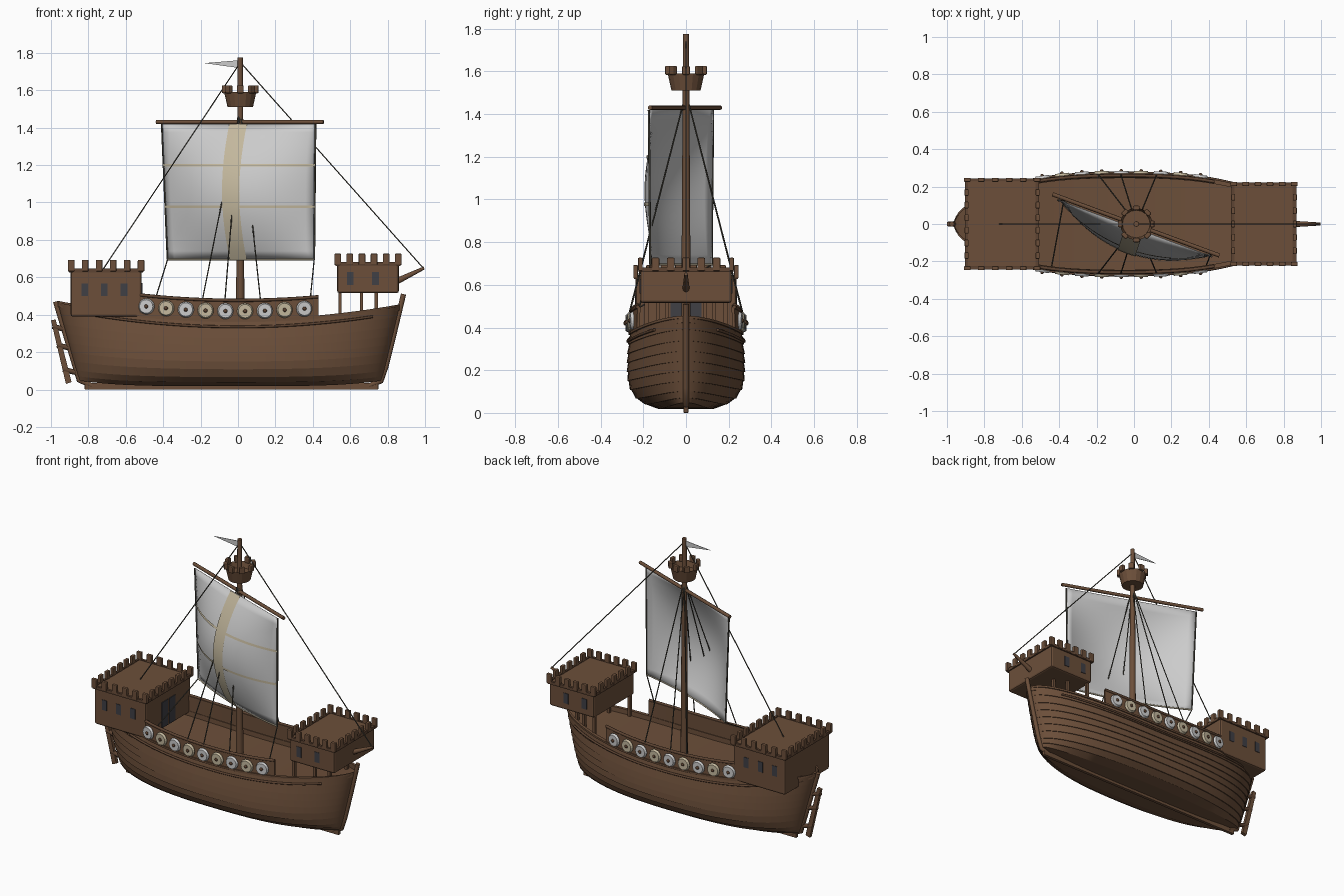
import bpy, bmesh, math
from mathutils import Vector, Matrix

if "Cube" in bpy.data.objects:
    bpy.data.objects.remove(bpy.data.objects["Cube"])

def mat(name, c):
    m = bpy.data.materials.new(name)
    m.diffuse_color = (*c, 1)
    m.use_nodes = True
    m.node_tree.nodes["Principled BSDF"].inputs["Base Color"].default_value = m.diffuse_color
    return m

WOOD = mat("wood", (0.15, 0.078, 0.042))
TRIM = mat("dark_wood", (0.11, 0.057, 0.032))
CREAM = mat("cream", (0.55, 0.48, 0.34))
ROPE = mat("rope", (0.07, 0.065, 0.05))
DARK = mat("window_dark", (0.05, 0.05, 0.06))

def obj(name, bm, m=None, smooth=None):
    bmesh.ops.recalc_face_normals(bm, faces=bm.faces)
    me = bpy.data.meshes.new(name)
    bm.to_mesh(me)
    bm.free()
    o = bpy.data.objects.new(name, me)
    bpy.context.collection.objects.link(o)
    if m: me.materials.append(m)
    if smooth:
        bpy.context.view_layer.objects.active = o
        for x in bpy.context.selected_objects: x.select_set(False)
        o.select_set(True)
        bpy.ops.object.shade_smooth_by_angle(angle=math.radians(smooth))
    return o

def boxes(name, items, m, bevel=0.0):
    """items: list of (x0, x1, y0, y1, z0, z1) joined into one object"""
    bm = bmesh.new()
    for x0, x1, y0, y1, z0, z1 in items:
        M = Matrix.Translation(((x0+x1)/2, (y0+y1)/2, (z0+z1)/2)) @ Matrix.Diagonal((x1-x0, y1-y0, z1-z0, 1))
        bmesh.ops.create_cube(bm, size=1, matrix=M)
    if bevel:
        bmesh.ops.bevel(bm, geom=bm.edges[:], offset=bevel, segments=2, profile=0.5, affect='EDGES')
    return obj(name, bm, m)

def grid(name, fn, us, vs, m=None, smooth=None):
    bm = bmesh.new()
    rows = [[bm.verts.new(fn(u, v)) for v in vs] for u in us]
    for a, b in zip(rows, rows[1:]):
        for i in range(len(vs)-1):
            bm.faces.new((a[i], a[i+1], b[i+1], b[i]))
    bmesh.ops.remove_doubles(bm, verts=bm.verts, dist=1e-5)
    return obj(name, bm, m, smooth)

def rod(name, pts, r, m, r2=None, res=2):
    c = bpy.data.curves.new(name, 'CURVE')
    c.dimensions = '3D'
    c.bevel_depth, c.bevel_resolution, c.use_fill_caps = r, res, True
    s = c.splines.new('POLY')
    s.points.add(len(pts)-1)
    for i, p in enumerate(pts):
        s.points[i].co = (*p, 1)
        if r2: s.points[i].radius = 1 + (r2/r-1)*i/(len(pts)-1)
    c.materials.append(m)
    o = bpy.data.objects.new(name, c)
    bpy.context.collection.objects.link(o)

def span(a, b, n):
    return [a+(b-a)*i/(n-1) for i in range(n)]

def mirror(o):
    o.modifiers.new("mirror", 'MIRROR').use_axis = (False, True, False)

# hull lines
sheer = lambda x: 0.365 + 0.105*x*x
def width(x):
    u = min(1, abs((x+0.05)/0.92))
    return 0.272*(1-u**2.5)**0.6

# hull: clinker strakes stepped outwards, then gunwale and sunken deck
SHAPE = [(0, 0), (0, .45), (.06, .68), (.15, .86), (.28, .96), (.42, 1), (.7, 1), (1, .965)]
def fullness(v):
    for (a, fa), (b, fb) in zip(SHAPE[1:], SHAPE[2:]):
        if v <= b: return fa + (fb-fa)*(v-a)/(b-a)
    return SHAPE[-1][1]
ring = [(0, 0, 0, 0), (0, .45, 0, 0)]            # height fraction, fullness, outward step, drop
edges = [0, .06, .14, .26, .38, .5, .62, .74, .87, 1]
for a, b in zip(edges, edges[1:]):
    ring += [(a, fullness(a), .006, 0), (b, fullness(b), 0, 0)]
ring += [(1, .965, .008, 0), (1, .965, .008, -.012), (1, .9, 0, -.012), (1, .9, 0, .02), (1, 0, 0, .02)]
def hull_pt(u, k):
    v, f, out, drop = ring[k]
    s = math.sin(u*math.pi/2)
    c, h = -0.04 - 0.01*v, 0.81 + 0.105*v
    x = c + h*s
    zb = 0.018 + 0.03*s**4
    w = width(-0.05 + 0.92*s)
    return (x, -(w*f + out*min(1, w/0.05)), zb + v*(sheer(x)-zb) - drop)
mirror(grid("hull", hull_pt, span(-1, 1, 41), range(len(ring)), WOOD, 25))

# keel, stem, stern post
boxes("keel", [(-.82, .75, -.011, .011, 0, .035)], WOOD, .004)
rod("stem", [(.7, 0, .02), (.765, 0, .045), (.79, 0, .12), (.835, 0, .3), (.885, 0, .51)], .014, WOOD)
rod("stern_post", [(-.78, 0, .02), (-.85, 0, .05), (-.9, 0, .22), (-.975, 0, .47)], .014, WOOD)

# rudder with hinges
def slab(name, prof, t, m):
    bm = bmesh.new()
    f = bm.faces.new([bm.verts.new((x, -t/2, z)) for x, z in prof])
    g = bmesh.ops.extrude_face_region(bm, geom=[f])
    bmesh.ops.translate(bm, vec=(0, t, 0), verts=[v for v in g["geom"] if isinstance(v, bmesh.types.BMVert)])
    return obj(name, bm, m)
slab("rudder", [(-1, .37), (-.975, .375), (-.89, .04), (-.92, .03)], .022, WOOD)
for z in (.1, .23, .33):
    x = -.875 - .25*z
    rod("rudder_hinge", [(x-.035, 0, z+.008), (x+.03, 0, z-.008)], .014, TRIM)

# stern head wedge
bm = bmesh.new()
q = [bm.verts.new(p) for p in ((-.9, -.1, .425), (-.9, .1, .425), (-.975, 0, .45))]
bm.faces.new(q)
obj("stern_head", bm, WOOD)

# bulwarks and rails
top = lambda x: sheer(x) + .112
bul = lambda x: width(x)*.97
b = grid("bulwark", lambda x, v: (x, -bul(x)+.004*v, sheer(x)-.015+v*(.127)), span(-.53, .43, 17), (0, 1), WOOD)
b.modifiers.new("thick", 'SOLIDIFY').thickness = .014
mirror(b)
for s in (-1, 1):
    rod("rail", [(x, s*(bul(x)-.005), top(x)) for x in span(-.53, .43, 17)], .009, TRIM)
    rod("wale", [(x, s*(width(x)+.001), sheer(x)-.03) for x in span(-.8, .72, 31)], .007, TRIM)

# round shields along both sides
for i in range(9):
    x = -.49 + i*.1056
    for s in (-1, 1):
        slope = (bul(x+.02)-bul(x-.02))/.04
        M = Matrix.Translation((x, s*(bul(x)+.013), top(x)-.058)) @ Matrix.Rotation(s*math.atan(slope), 4, 'Z') @ Matrix.Rotation(-s*math.pi/2, 4, 'X')
        bm = bmesh.new()
        bmesh.ops.create_cone(bm, cap_ends=True, segments=20, radius1=.043, radius2=.036, depth=.014, matrix=M)
        obj("shield", bm, None if i % 2 == 0 else CREAM)
        bm = bmesh.new()
        bmesh.ops.create_uvsphere(bm, u_segments=10, v_segments=6, radius=.011, matrix=M @ Matrix.Translation((0, 0, .006)))
        obj("shield_boss", bm, TRIM)

# castles with battlements and windows
def castle(name, x0, x1, w, z0, z1, wins, nx, ny):
    boxes(name, [(x0, x1, -w, w, z0, z1)], WOOD, .012)
    boxes(name + "_ledge", [(x0-.006, x1+.006, s*w-.008, s*w+.008, z1-.016, z1+.004) for s in (-1, 1)] +
          [(x-.008, x+.008, -w, w, z1-.016, z1+.004) for x in (x0, x1)], TRIM)
    pos = [(x, s*w, .018, .011) for x in span(x0+.003, x1-.003, nx) for s in (-1, 1)]
    pos += [(x, y, .011, .018) for y in span(-w, w, ny)[1:-1] for x in (x0, x1)]
    boxes(name + "_battlements", [(x-a, x+a, y-c, y+c, z1-.012, z1+.05) for x, y, a, c in pos], WOOD, .005)
    boxes(name + "_windows", [(x-.018, x+.018, s*w-.003, s*w+.003, z, z+.068) for x, z in wins for s in (-1, 1)], DARK)
castle("aftcastle", -.895, -.515, .236, .39, .643, [(-.82, .5), (-.715, .5), (-.61, .5)], 6, 8)
castle("forecastle", .53, .86, .214, .515, .677, [(.6, .56), (.735, .56)], 6, 7)
boxes("aftcastle_doors", [(-.518, -.511, y-.032, y+.032, .4, .57) for y in (-.04, .04)], DARK)
boxes("forecastle_posts", [(x-.009, x+.009, s*y-.009, s*y+.009, .37, .525)
      for x, y in ((.545, .185), (.66, .13), (.74, .09)) for s in (-1, 1)], WOOD)
rod("bowsprit", [(.82, 0, .565), (.995, 0, .65)], .019, WOOD, .008)

# mast, crow's nest, pennant
rod("mast", [(.012, 0, .34), (.012, 0, 1.775)], .023, WOOD, .014, 4)
bm = bmesh.new()
bmesh.ops.create_cone(bm, cap_ends=True, segments=16, radius1=.068, radius2=.086, depth=.08, matrix=Matrix.Translation((.012, 0, 1.55)))
for f in [f for f in bm.faces if f.normal.z > .9]:
    bmesh.ops.inset_region(bm, faces=[f], thickness=.012)
    bmesh.ops.translate(bm, verts=f.verts, vec=(0, 0, -.04))
obj("crows_nest", bm, WOOD)
bm = bmesh.new()
for i in range(8):
    M = Matrix.Translation((.012, 0, 1.605)) @ Matrix.Rotation(i*math.pi/4, 4, 'Z') @ Matrix.Translation((.086, 0, 0)) @ Matrix.Diagonal((.024, .036, .042, 1))
    bmesh.ops.create_cube(bm, size=1, matrix=M)
bmesh.ops.bevel(bm, geom=bm.edges[:], offset=.006, segments=2, profile=.5, affect='EDGES')
obj("crows_nest_battlements", bm, WOOD)
slab("pennant", [(0, 1.76), (0, 1.72), (-.18, 1.745)], .003, None)

# yard and billowing sail
d, n = Vector((.94, -.345, 0)), Vector((-.345, -.94, 0))
rod("yard", [Vector((.012, 0, 1.43)) + d*t + n*.005 for t in (-.475, .475)], .011, WOOD)
def sail(s, v, off=0.0):
    h = .437 - .02*v
    belly = .025 + (.12*math.sin(math.pi*v)**.9 + .035*v)*(1-s*s) + off
    return Vector((.012 + .012*v, 0, 1.42 - .725*v)) + d*(s*h) + n*belly
V = span(0, 1, 17)
V[-1] = .99999
S = span(-1, 1, 21)
grid("sail", sail, S, V, None, 40).modifiers.new("cloth", 'SOLIDIFY').thickness = .003
grid("sail_stripe", lambda s, v: sail(s, v, .006), span(-.115, .115, 5), V, CREAM, 40)
for v in (.305, .61):
    grid("sail_band", lambda s, t: sail(s, t, .005), S, (v-.01, v+.01), CREAM, 40)
for s in (-1, 1):
    rod("sail_edge_rope", [sail(s, v) for v in V], .005, ROPE)
rod("sail_foot_rope", [sail(s, V[-1]) for s in S], .005, CREAM)

# rigging
rod("backstay", [(0, 0, 1.73), (-.72, 0, .645)], .0035, ROPE, res=1)
rod("forestay", [(.012, 0, 1.75), (.99, 0, .65)], .0035, ROPE, res=1)
for s in (-1, 1):
    for x in (-.19, -.07, .12):
        rod("shroud", [(.012, 0, 1.5), (x, s*bul(x), top(x))], .0035, ROPE, res=1)
rod("sheet_port", [sail(-1, V[-1]), (-.44, -.225, .49)], .0035, ROPE, res=1)
rod("sheet_starboard", [sail(1, V[-1]), (.385, -.225, .47)], .0035, ROPE, res=1)
